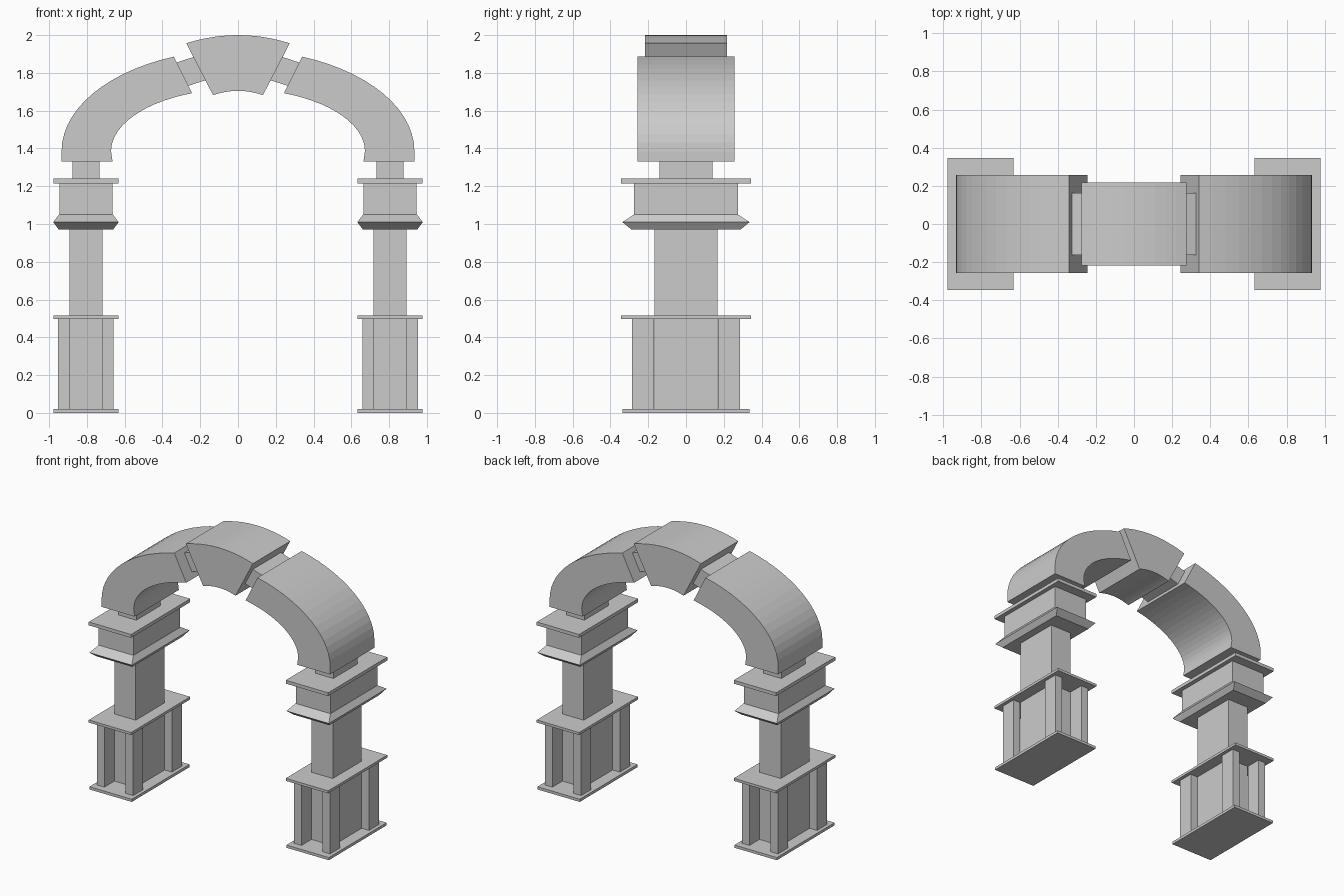
import bpy, bmesh
from math import sin, cos, pi, acos

if "Cube" in bpy.data.objects:
    bpy.data.objects.remove(bpy.data.objects["Cube"])

CX = 0.805  # distance of each column from the centre


def finish(name, bm):
    bmesh.ops.recalc_face_normals(bm, faces=bm.faces)
    me = bpy.data.meshes.new(name)
    bm.to_mesh(me)
    bm.free()
    ob = bpy.data.objects.new(name, me)
    bpy.context.collection.objects.link(ob)


def stack(name, x, y, levels):
    """Closed rectangular loft; each level is (half_x, half_y, z)."""
    bm = bmesh.new()
    rings = [[bm.verts.new((x + sx * hx, y + sy * hy, z))
              for sx, sy in ((-1, -1), (1, -1), (1, 1), (-1, 1))]
             for hx, hy, z in levels]
    for a, b in zip(rings, rings[1:]):
        for i in range(4):
            j = (i + 1) % 4
            bm.faces.new((a[i], a[j], b[j], b[i]))
    bm.faces.new(rings[0])
    bm.faces.new(rings[-1])
    finish(name, bm)


def band(name, outer, inner, half_y):
    """Solid strip between two xz curves, extruded along y."""
    bm = bmesh.new()
    rings = [[bm.verts.new((p[0], y, p[1]))
              for p, y in ((o, -half_y), (o, half_y), (i, half_y), (i, -half_y))]
             for o, i in zip(outer, inner)]
    for a, b in zip(rings, rings[1:]):
        for i in range(4):
            j = (i + 1) % 4
            bm.faces.new((a[i], a[j], b[j], b[i]))
    bm.faces.new(rings[0])
    bm.faces.new(rings[-1])
    finish(name, bm)


def ellipse(s, a, b, zc, x_end, n=14):
    """Quarter-ellipse points from the springing up to x_end."""
    t1 = acos(x_end / a)
    return [(s * a * cos(t1 * k / n), zc + b * sin(t1 * k / n)) for k in range(n + 1)]


def crown(half_w, z_edge, z_mid, n=10):
    """Shallow arc across the keystone."""
    return [(half_w * u, z_mid - (z_mid - z_edge) * u * u)
            for u in (2 * k / n - 1 for k in range(n + 1))]


for side, s in (("left", -1), ("right", 1)):
    x = s * CX
    # Pedestal: two plates, shaft and four corner posts
    stack(side + "_base_plate", x, 0, [(0.173, 0.337, 0), (0.173, 0.337, 0.02)])
    for px in (-1, 1):
        for py in (-1, 1):
            stack(side + "_corner_post", x + px * 0.117, py * 0.227,
                  [(0.03, 0.058, 0.02), (0.03, 0.058, 0.497)])
    stack(side + "_pedestal_cap", x, 0, [(0.173, 0.345, 0.497), (0.173, 0.345, 0.516)])
    stack(side + "_shaft", x, 0, [(0.087, 0.168, 0.02), (0.087, 0.168, 0.975)])
    # Capital: pointed moulding, block, plate and neck
    stack(side + "_moulding", x, 0, [(0.145, 0.29, 0.972), (0.173, 0.337, 1.01),
                                     (0.143, 0.275, 1.05)])
    stack(side + "_capital_block", x, 0, [(0.141, 0.274, 1.05), (0.141, 0.274, 1.215)])
    stack(side + "_capital_plate", x, 0, [(0.173, 0.345, 1.215), (0.173, 0.345, 1.24)])
    stack(side + "_neck", x, 0, [(0.072, 0.14, 1.24), (0.072, 0.14, 1.335)])
    # Curved arch half with a straight foot
    outer = [(s * 0.934, 1.33)] + ellipse(s, 0.934, 0.538, 1.385, 0.34)
    inner = [(s * 0.664, 1.33)] + ellipse(s, 0.672, 0.33, 1.385, 0.243)
    band(side + "_arch", outer, inner, 0.258)
    # Recessed link between arch half and keystone
    band(side + "_link", [(s * 0.335, 1.852), (s * 0.21, 1.892)],
         [(s * 0.275, 1.728), (s * 0.15, 1.768)], 0.163)

# Keystone
band("keystone", crown(0.274, 1.957, 2.0), crown(0.132, 1.682, 1.705), 0.218)
